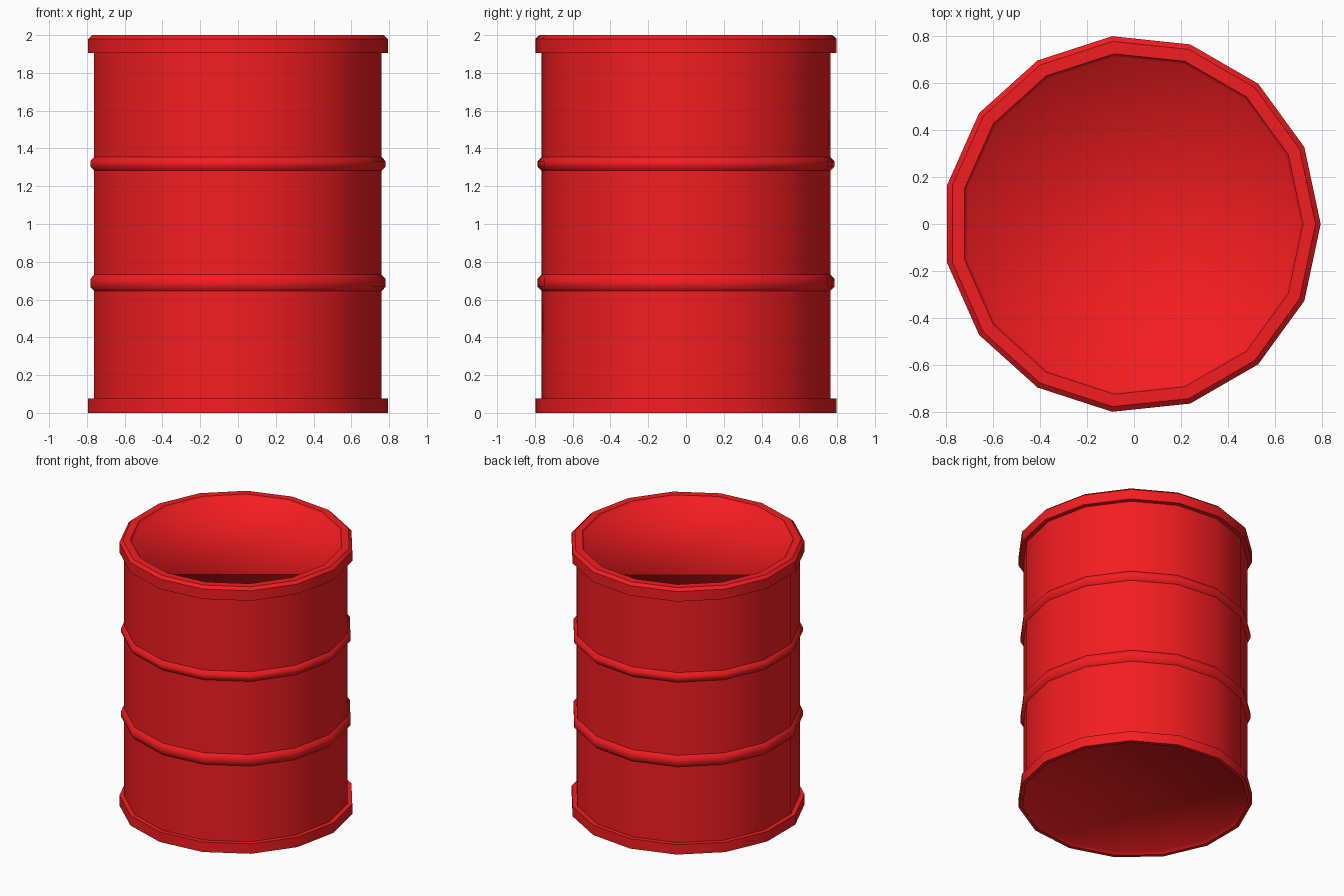
import bpy, bmesh, math

if "Cube" in bpy.data.objects:
    bpy.data.objects.remove(bpy.data.objects["Cube"])

SIDES = 15
CX = -0.009   # an odd-sided ring is not symmetric in x, so centre its bounds

red = bpy.data.materials.new("red_paint")
red.diffuse_color = (0.9, 0.012, 0.015, 1)
red.use_nodes = True
red.node_tree.nodes["Principled BSDF"].inputs["Base Color"].default_value = red.diffuse_color


def revolve(name, profile, cap=False, flip=False, angle=35):
    """Turn a (radius, z) profile into a 15-sided ring; cap closes its last loop."""
    bm = bmesh.new()
    loops = []
    for r, z in profile:
        loops.append([bm.verts.new((CX + r * math.cos(math.tau * i / SIDES),
                                    r * math.sin(math.tau * i / SIDES), z))
                      for i in range(SIDES)])
    for a, b in zip(loops, loops[1:]):
        for i in range(SIDES):
            j = (i + 1) % SIDES
            quad = (a[i], a[j], b[j], b[i])
            bm.faces.new(quad[::-1] if flip else quad)
    if cap:
        bm.faces.new(loops[-1][::-1] if flip else loops[-1])
    mesh = bpy.data.meshes.new(name)
    bm.to_mesh(mesh)
    bm.free()
    mesh.materials.append(red)
    ob = bpy.data.objects.new(name, mesh)
    bpy.context.collection.objects.link(ob)
    bpy.ops.object.select_all(action='DESELECT')
    ob.select_set(True)
    bpy.context.view_layer.objects.active = ob
    bpy.ops.object.shade_smooth_by_angle(angle=math.radians(angle))


BODY = 0.769
RIM = 0.802

# Straight drum wall
revolve("drum_wall", [(BODY, 0.075), (BODY, 1.905)])

# Two raised hoops with sloping shoulders
for name, lo, hi in (("lower_hoop", 0.645, 0.732), ("upper_hoop", 1.282, 1.355)):
    revolve(name, [(BODY, lo), (0.79, lo + 0.022), (0.79, hi - 0.022), (BODY, hi)],
            angle=60)

# Chamfered top rim
revolve("top_rim", [(BODY, 1.905), (RIM, 1.905), (RIM, 1.98), (0.78, 2.0),
                    (0.727, 2.0)])

# Slightly sunken lid, shaded smooth into its sloping edge
revolve("lid", [(0.727, 2.0), (0.713, 1.976)], cap=True, angle=180)

# Square-edged bottom rim
revolve("bottom_rim", [(0.775, 0.0), (RIM, 0.0), (RIM, 0.075), (BODY, 0.075)])

# Slightly sunken underside, facing down
revolve("base", [(0.775, 0.0), (0.755, 0.02)], cap=True, flip=True, angle=180)
